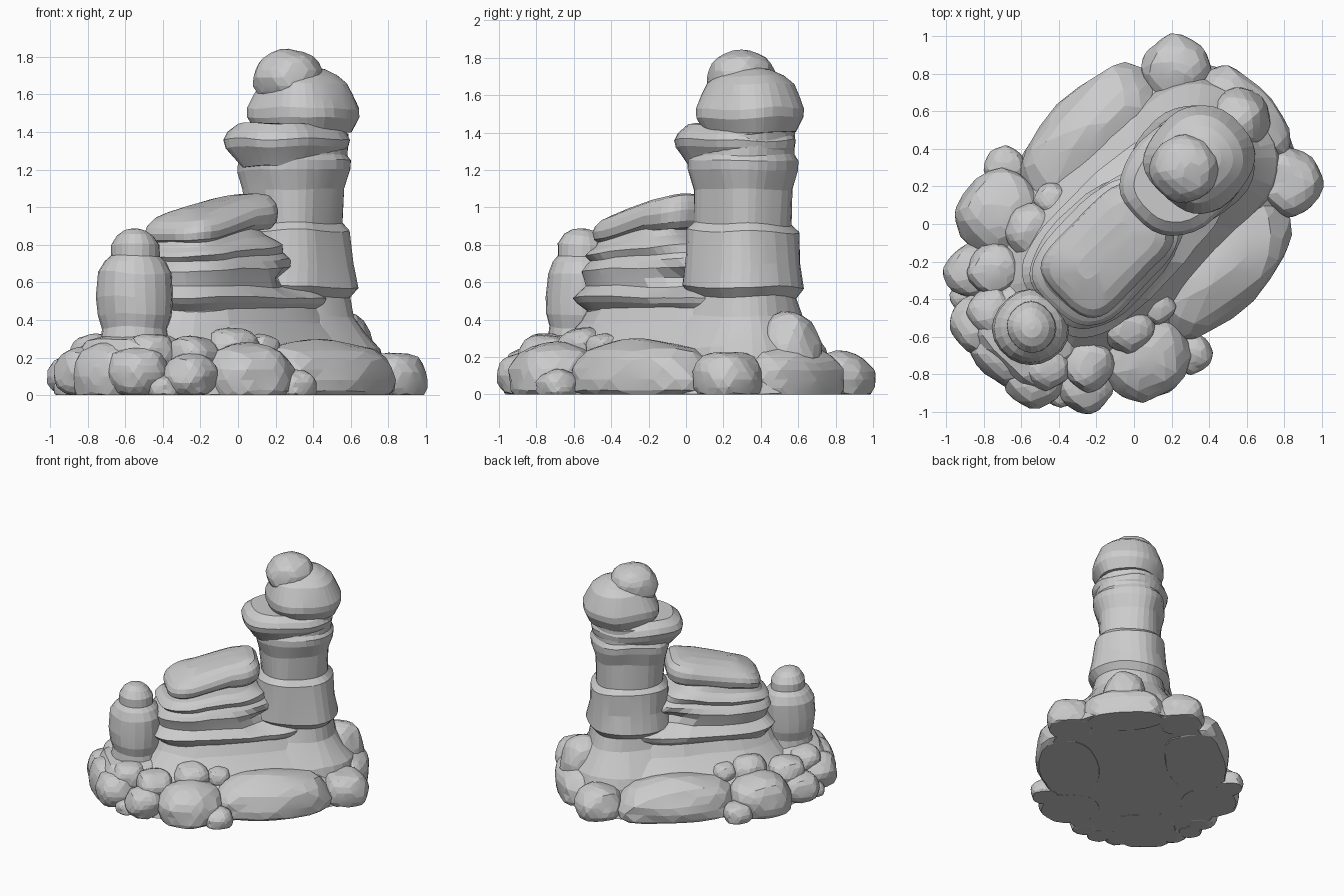
import bpy, bmesh, math, random
from mathutils import Vector, Matrix, noise

if "Cube" in bpy.data.objects:
    bpy.data.objects.remove(bpy.data.objects["Cube"])
random.seed(4)

stone = bpy.data.materials.new("grey stone")
stone.use_nodes = True
grey = (0.6, 0.6, 0.6, 1)
stone.diffuse_color = grey
stone.node_tree.nodes["Principled BSDF"].inputs["Base Color"].default_value = grey

# The formation is laid out along its long axis u, then turned onto the diagonal
TURN = Matrix.Rotation(math.pi / 4, 4, 'Z')


def random_seed():
    return Vector([random.uniform(-9, 9) for axis in "xyz"])


def finish(bm, name):
    """Turn the part, rest it on the ground and add it to the scene."""
    bmesh.ops.transform(bm, matrix=TURN, verts=bm.verts)
    for v in bm.verts:
        v.co.z = max(v.co.z, 0)
    bmesh.ops.recalc_face_normals(bm, faces=bm.faces)
    mesh = bpy.data.meshes.new(name)
    bm.to_mesh(mesh)
    bm.free()
    mesh.materials.append(stone)
    obj = bpy.data.objects.new(name, mesh)
    bpy.context.collection.objects.link(obj)
    bpy.context.view_layer.objects.active = obj
    obj.select_set(True)
    bpy.ops.object.shade_smooth_by_angle(angle=math.radians(9))
    obj.select_set(False)


def boulder(name, centre, radii, boxy=0.17, rough=0.1):
    """Irregular rounded stone, flattened where it meets the ground."""
    bm = bmesh.new()
    bmesh.ops.create_icosphere(bm, subdivisions=3, radius=1)
    seed = random_seed()
    for v in bm.verts:
        d = v.co.copy()
        d *= 1 + boxy * (1 / max(map(abs, d)) - 1)
        d *= 1 + rough * noise.noise(v.co * 1.6 + seed)
        v.co = Vector(centre) + Vector(a * b for a, b in zip(d, radii))
    finish(bm, name)


def signed_power(value, power):
    return math.copysign(abs(value) ** power, value)


def strata(name, core, outline, power=2.4, sides=32, lean=0, tilt=0, cave=0, rough=0.02):
    """Layered rock: a rounded core (u start, u end, half width) that grows or
    shrinks by the outset given at each height. Lean moves the rear end as it
    rises, tilt raises the upper layers to the rear, cave hollows both flanks."""
    bm = bmesh.new()
    seed = random_seed()
    loops = []
    for z, outset in outline:
        front = core[0] - outset
        rear = core[1] + outset + lean * (z - outline[0][0])
        loop = []
        for i in range(sides):
            t = 2 * math.pi * (i + 0.5) / sides
            u = (front + rear + signed_power(math.cos(t), 2 / power) * (rear - front)) / 2
            v = signed_power(math.sin(t), 2 / power) * (core[2] + outset)
            v *= 1 - cave * math.exp(-((u - 0.17) / 0.13) ** 2 - ((z - 0.62) / 0.07) ** 2)
            p = Vector((u, v, z + tilt * max(0, z - 0.6) * u))
            loop.append(bm.verts.new(p + noise.noise_vector(p * 4 + seed) * rough))
        loops.append(loop)
    for a, b in zip(loops, loops[1:]):
        for i in range(sides):
            j = (i + 1) % sides
            bm.faces.new((a[i], a[j], b[j], b[i]))
    bm.faces.new(loops[0])
    bm.faces.new(loops[-1])
    finish(bm, name)


# Broad sloping foot below the cliffs
strata("foot", (-.65, .6, .3),
       [(0, .36), (.1, .33), (.2, .2), (.28, .12), (.38, .04), (.5, -.02)])

# Layered fin with a hollow on each side, and its sloping cap
strata("layered_fin", (-.61, .55, .28),
       [(.38, -.02), (.45, 0), (.49, .04), (.52, .06), (.55, .03), (.58, 0), (.63, .01),
        (.68, .02), (.72, 0), (.75, -.02), (.79, 0), (.82, -.02), (.85, -.05), (.9, -.07)],
       power=3.4, sides=40, lean=-.9, tilt=.5, cave=.5)
strata("fin_cap", (-.55, .15, .23),
       [(.88, -.03), (.91, 0), (.96, .01), (1, 0), (1.04, -.03), (1.06, -.08), (1.07, -.17)],
       power=4, tilt=.5)

# Tall tower in eroded bands, spreading at its foot
strata("tower", (.16, .7, .25),
       [(.1, .2), (.25, .16), (.33, .1), (.42, .04), (.52, .01), (.57, .05), (.7, .03),
        (.87, .02), (.91, -.02), (1.1, -.01), (1.2, .02), (1.25, .02), (1.28, 0), (1.4, 0)])
strata("tower_ledge", (.05, .7, .26),
       [(1.22, -.06), (1.28, -.02), (1.32, .01), (1.36, .02), (1.4, 0), (1.44, -.05)])
strata("tower_head", (.22, .77, .26),
       [(1.4, -.03), (1.48, .01), (1.53, .01), (1.6, -.02), (1.66, -.05), (1.7, -.1),
        (1.73, -.16), (1.75, -.22)])
boulder("tower_top_stone", (.4, .02, 1.69), (.18, .18, .15), boxy=.1)

# Small pinnacle on its plinth
strata("pinnacle", (-.98, -.58, .2),
       [(.2, 0), (.36, -.03), (.43, -.01), (.52, 0), (.65, -.01), (.71, -.04), (.74, -.07),
        (.8, -.07), (.85, -.1), (.88, -.14), (.89, -.18)], power=2.2, sides=20)
boulder("pinnacle_plinth", (-.8, 0, .14), (.27, .3, .2), boxy=.3)

# Stones mirrored on both flanks: centre (u, v, z) and radius
flank_stones = {
    "rear_flank_stone": (.74, .42, .08, .18),
    "front_flank_stone": (-.46, .53, .08, .24),
    "outer_pebble": (-.27, .7, .04, .11),
    "upper_stone": (-.41, .36, .24, .14),
    "upper_pebble": (-.22, .4, .25, .09),
    "corner_stone": (-.7, .35, .2, .14),
    "outer_corner_stone": (-.79, .43, .1, .14),
    "end_stone": (-.95, .2, .12, .16),
    "end_pebble": (-.9, .35, .03, .09),
    "end_top_stone": (-.86, .2, .22, .13),
}
for side, label in ((1, "left_"), (-1, "right_")):
    boulder(label + "flank_slab", (.16, .48 * side, .08), (.46, .25, .21), boxy=.22)
    for name, (u, v, z, r) in flank_stones.items():
        boulder(label + name, (u, v * side, z), (r, r, r * .85))

# Stones along the centre line at both ends
boulder("front_end_stone", (-.98, 0, .1), (.14, .2, .18), boxy=.25)
boulder("rear_tall_stone", (.78, 0, .2), (.17, .17, .25), boxy=.1)
boulder("rear_low_stone", (.83, 0, .08), (.16, .32, .18))
